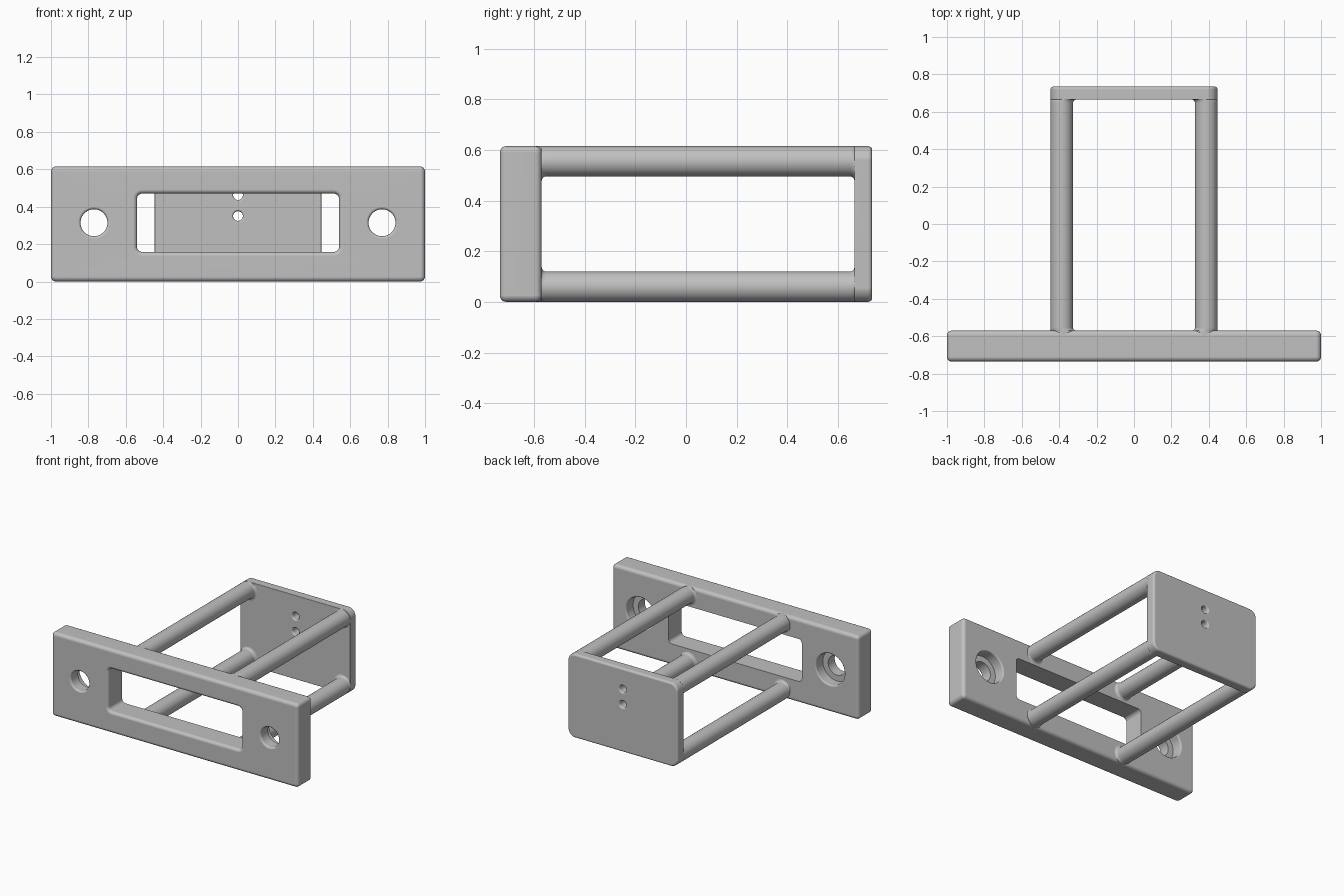
import bpy, bmesh, math

if "Cube" in bpy.data.objects:
    bpy.data.objects.remove(bpy.data.objects["Cube"])

grey = bpy.data.materials.new("light grey")
grey.diffuse_color = (0.53, 0.53, 0.53, 1)
grey.use_nodes = True
grey.node_tree.nodes["Principled BSDF"].inputs["Base Color"].default_value = grey.diffuse_color


def loft(name, sections, seg=10):
    """Solid through rounded rectangles (x, y, z, half width, half height, corner radius)."""
    bm = bmesh.new()
    rings = []
    for x, y, z, hw, hh, r in sections:
        ring = []
        for k, (sx, sz) in enumerate(((1, 1), (-1, 1), (-1, -1), (1, -1))):
            for i in range(seg):
                # half-step offset keeps full circles free of doubled points
                a = math.pi / 2 * (k + (i + 0.5) / seg)
                ring.append(bm.verts.new((x + sx * (hw - r) + r * math.cos(a), y,
                                          z + sz * (hh - r) + r * math.sin(a))))
        rings.append(ring)
    n = seg * 4
    for a, b in zip(rings, rings[1:]):
        for i in range(n):
            bm.faces.new((a[i], a[(i + 1) % n], b[(i + 1) % n], b[i]))
    bm.faces.new(rings[0])
    bm.faces.new(rings[-1])
    bmesh.ops.recalc_face_normals(bm, faces=bm.faces)
    me = bpy.data.meshes.new(name)
    bm.to_mesh(me)
    bm.free()
    me.materials.append(grey)
    ob = bpy.data.objects.new(name, me)
    bpy.context.collection.objects.link(ob)
    return ob


def arc(f, steps=5):
    """Quarter-round steps: (distance from the face, inset from the full outline)."""
    for i in range(steps + 1):
        t = math.pi / 2 * i / steps
        yield f * (1 - math.cos(t)), f * (1 - math.sin(t))


def plate(name, y0, y1, hw, r, f0, f1):
    """Upright slab with rounded front (f0) and back (f1) rims."""
    hh = 0.3075
    prof = [(y0 + d, o) for d, o in arc(f0)]
    prof += [(y1 - d, o) for d, o in reversed(list(arc(f1)))]
    return loft(name, [(0, y, hh, hw - o, hh - o, max(r - o, 0.002)) for y, o in prof])


def hole(x, z, hw, hh, r, prof):
    """Cutter from (y, growth) pairs."""
    return loft("cutter", [(x, y, z, hw + g, hh + g, r + g) for y, g in prof])


def flare(y, f, direction):
    """Rounded-over hole mouth, listed from outside the face inward."""
    return [(y - direction * 0.03, f)] + [(y + direction * d, o) for d, o in arc(f)]


def finish(ob, cutters=()):
    bpy.ops.object.select_all(action='DESELECT')
    bpy.context.view_layer.objects.active = ob
    ob.select_set(True)
    for c in cutters:
        m = ob.modifiers.new("cut", 'BOOLEAN')
        m.object = c
        m.solver = 'EXACT'
        bpy.ops.object.modifier_apply(modifier=m.name)
        bpy.data.objects.remove(c)
    bpy.ops.object.shade_smooth_by_angle(angle=math.radians(35))
    w = ob.modifiers.new("even shading", 'WEIGHTED_NORMAL')
    w.keep_sharp = True


F, B = -0.735, -0.57      # front plate faces
P, Q = 0.665, 0.735       # rear plate faces

# front plate with window and two counterbored screw holes
front = plate("front_plate", F, B, 1.0, 0.027, 0.025, 0.025)
cuts = [hole(0, 0.314, 0.54, 0.156, 0.028, flare(F, 0.022, 1) + [(B + 0.05, 0)])]
for s in (-1, 1):
    prof = flare(F, 0.014, 1) + [(-0.65, 0), (-0.65, 0.043)]
    prof += [(y, 0.043 + g) for y, g in reversed(flare(B, 0.01, -1))]
    cuts.append(hole(s * 0.77, 0.314, 0.072, 0.072, 0.072, prof))
finish(front, cuts)

# rear plate with two small holes
rear = plate("rear_plate", P, Q, 0.446, 0.06, 0.004, 0.016)
cuts = [hole(0, z, 0.026, 0.026, 0.026,
             flare(P, 0.01, 1) + list(reversed(flare(Q, 0.01, -1))))
        for z in (0.35, 0.462)]
finish(rear, cuts)

# four connecting rods, widening inward where they meet the plates
R = 0.06
for sx, side in ((-1, "left"), (1, "right")):
    for sz, level in ((-1, "lower"), (1, "upper")):
        prof = [(B - 0.03, 0.018)] + [(B + d, o) for d, o in arc(0.018)]
        prof += [(P - d, o) for d, o in reversed(list(arc(0.018)))] + [(P + 0.02, 0.018)]
        secs = []
        for y, g in prof:
            r = R + g / 2
            secs.append((sx * (0.446 - r), y, 0.3075 + sz * (0.3075 - r), r, r, r))
        finish(loft(f"{level}_{side}_rod", secs))
